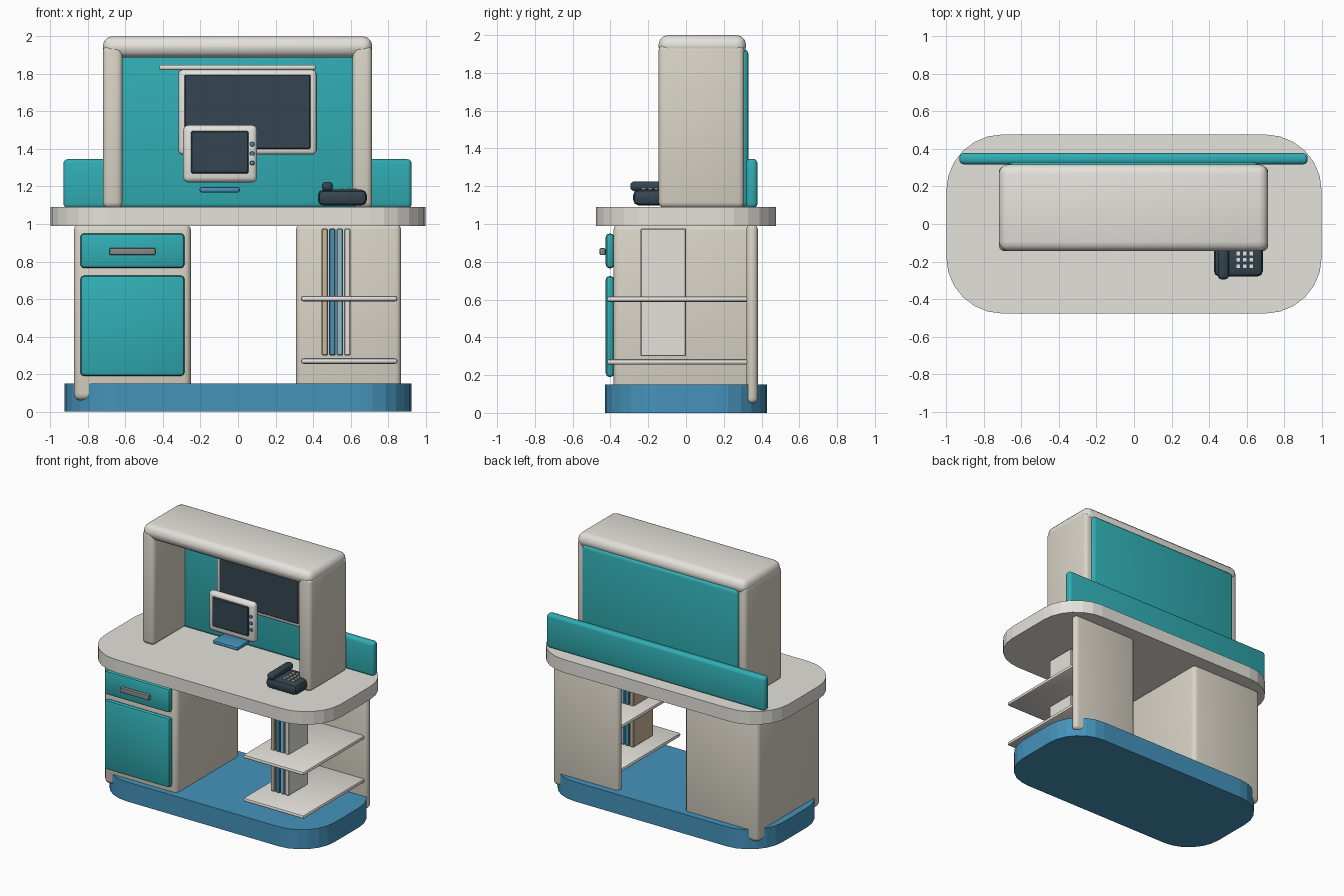
import bpy, bmesh, math

if "Cube" in bpy.data.objects:
    bpy.data.objects.remove(bpy.data.objects["Cube"])

def mat(name, r, g, b):
    m = bpy.data.materials.new(name)
    m.diffuse_color = (r, g, b, 1)
    m.use_nodes = True
    m.node_tree.nodes["Principled BSDF"].inputs["Base Color"].default_value = m.diffuse_color
    return m

CREAM = mat("cream", 0.70, 0.66, 0.57)
WHITE = mat("off_white", 0.78, 0.76, 0.71)
TEAL = mat("teal", 0.03, 0.42, 0.45)
BLUE = mat("blue", 0.06, 0.29, 0.50)
LIGHT_BLUE = mat("light_blue", 0.25, 0.52, 0.66)
TAN = mat("tan", 0.60, 0.47, 0.34)
DARK = mat("dark_slate", 0.035, 0.06, 0.08)
STEEL = mat("steel", 0.25, 0.25, 0.25)

def finish(bm, name, material, smooth=True):
    bmesh.ops.recalc_face_normals(bm, faces=bm.faces)
    me = bpy.data.meshes.new(name)
    bm.to_mesh(me)
    bm.free()
    me.materials.append(material)
    ob = bpy.data.objects.new(name, me)
    bpy.context.collection.objects.link(ob)
    if smooth:
        bpy.ops.object.select_all(action='DESELECT')
        ob.select_set(True)
        bpy.context.view_layer.objects.active = ob
        bpy.ops.object.shade_smooth_by_angle(angle=math.radians(35))
    return ob

def box(name, x, y, z, material, bevel=0.0, segments=3):
    """Box from (min, max) ranges with rounded edges."""
    bm = bmesh.new()
    bmesh.ops.create_cube(bm, size=1)
    for v in bm.verts:
        v.co = [r[0] if c < 0 else r[1] for c, r in zip(v.co, (x, y, z))]
    if bevel:
        bmesh.ops.bevel(bm, geom=bm.edges[:], offset=bevel, segments=segments,
                        profile=0.5, affect='EDGES', clamp_overlap=True)
    return finish(bm, name, material, bool(bevel))

def rounded_slab(name, hx, hy, radius, z, material, steps=6):
    """Extruded rounded rectangle with faceted corners."""
    bm = bmesh.new()
    ring = []
    for q, (sx, sy) in enumerate(((1, 1), (-1, 1), (-1, -1), (1, -1))):
        for i in range(steps + 1):
            a = (q + i / steps) * math.pi / 2
            ring.append(bm.verts.new((sx * (hx - radius) + radius * math.cos(a),
                                      sy * (hy - radius) + radius * math.sin(a), z[0])))
    face = bm.faces.new(ring)
    ext = bmesh.ops.extrude_face_region(bm, geom=[face])
    for v in ext["geom"]:
        if isinstance(v, bmesh.types.BMVert):
            v.co.z = z[1]
    return finish(bm, name, material, False)

# Plinth and worktop
rounded_slab("base_plinth", 0.925, 0.43, 0.28, (0, 0.15), BLUE)
rounded_slab("worktop", 1.0, 0.477, 0.30, (0.99, 1.09), WHITE)

# Left cabinet with drawer, door and handle
box("cabinet", (-0.875, -0.25), (-0.385, 0.38), (0.06, 1.0), CREAM, 0.035)
box("drawer_front", (-0.84, -0.285), (-0.425, -0.38), (0.765, 0.95), TEAL, 0.02, 2)
box("cabinet_door", (-0.84, -0.285), (-0.425, -0.38), (0.19, 0.725), TEAL, 0.02, 2)
box("drawer_handle", (-0.685, -0.44), (-0.457, -0.427), (0.835, 0.872), STEEL, 0.006, 2)
for i, x in enumerate((-0.66, -0.48)):
    box(f"handle_post_{i}", (x, x + 0.015), (-0.435, -0.42), (0.845, 0.862), STEEL)

# Right open shelf unit
box("shelf_back", (0.31, 0.868), (0.32, 0.38), (0.05, 1.0), CREAM, 0.028)
for i, z in enumerate((0.255, 0.587)):
    box(f"shelf_{i}", (0.335, 0.85), (-0.42, 0.33), (z, z + 0.03), WHITE, 0.014, 2)
for i, m in enumerate((TAN, BLUE, LIGHT_BLUE, WHITE)):
    x = 0.446 + 0.04 * i
    box(f"shelf_folder_{i}", (x, x + 0.033), (-0.24, 0.0), (0.3, 0.975), m, 0.004, 1)

# Rear strip and hutch
box("rear_strip", (-0.93, 0.925), (0.318, 0.378), (1.085, 1.345), TEAL, 0.022)
for side, x in (("left", (-0.72, -0.615)), ("right", (0.61, 0.715))):
    box(f"hutch_side_{side}", x, (-0.145, 0.308), (1.085, 1.95), CREAM, 0.03)
box("hutch_top", (-0.72, 0.715), (-0.145, 0.318), (1.888, 2.0), WHITE, 0.05)
box("hutch_back", (-0.665, 0.66), (0.235, 0.33), (1.085, 1.925), TEAL, 0.025)

# Wall display and light bar
box("display_frame", (-0.317, 0.417), (0.185, 0.25), (1.37, 1.82), WHITE, 0.02)
box("display_screen", (-0.285, 0.385), (0.178, 0.22), (1.40, 1.795), DARK, 0.005, 1)
box("light_bar", (-0.42, 0.415), (0.0, 0.03), (1.82, 1.848), WHITE, 0.012)

# Desk monitor and foot plate
box("monitor_frame", (-0.292, 0.102), (0.05, 0.11), (1.222, 1.527), WHITE, 0.028)
box("monitor_screen", (-0.25, 0.057), (0.042, 0.07), (1.27, 1.495), DARK, 0.006, 1)
for i in range(3):
    z = 1.325 + 0.05 * i
    box(f"monitor_button_{i}", (0.064, 0.087), (0.04, 0.06), (z - 0.011, z + 0.011), BLUE, 0.006, 2)
box("monitor_foot", (-0.205, 0.01), (-0.02, 0.13), (1.168, 1.198), BLUE, 0.012, 2)

# Telephone
box("phone_body", (0.425, 0.687), (-0.28, -0.05), (1.098, 1.183), DARK, 0.03, 2)
box("phone_handset", (0.447, 0.505), (-0.295, -0.04), (1.175, 1.225), DARK, 0.02)
for r in range(4):
    for c in range(3):
        x, y = 0.545 + 0.035 * c, -0.235 + 0.034 * r
        box(f"phone_key_{r}_{c}", (x, x + 0.02), (y, y + 0.02), (1.178, 1.19), WHITE)
